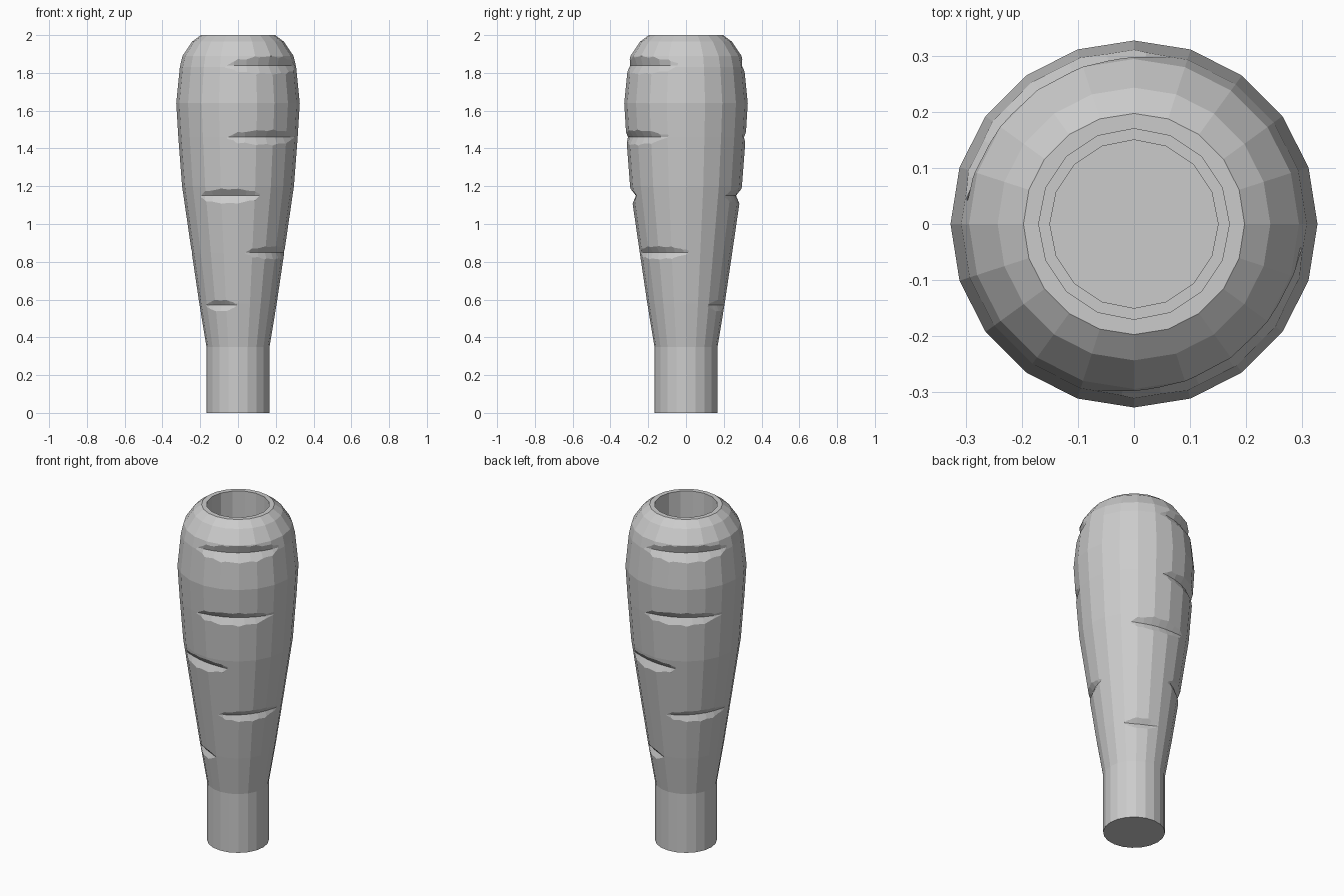
import bpy, bmesh
from math import cos, sin, radians, tau

if "Cube" in bpy.data.objects:
    bpy.data.objects.remove(bpy.data.objects["Cube"])


def make_object(name, bm):
    bmesh.ops.recalc_face_normals(bm, faces=bm.faces)
    me = bpy.data.meshes.new(name)
    bm.to_mesh(me)
    bm.free()
    ob = bpy.data.objects.new(name, me)
    bpy.context.collection.objects.link(ob)
    return ob


def loft(name, rings):
    """Join closed rings of points and cap both ends."""
    bm = bmesh.new()
    vs = [[bm.verts.new(p) for p in ring] for ring in rings]
    n = len(vs[0])
    for a, b in zip(vs, vs[1:]):
        for i in range(n):
            j = (i + 1) % n
            bm.faces.new((a[i], a[j], b[j], b[i]))
    bm.faces.new(vs[0])
    bm.faces.new(vs[-1])
    return make_object(name, bm)


def lathe(name, profile, n):
    return loft(name, [[(r * cos(tau * i / n), r * sin(tau * i / n), z)
                        for i in range(n)] for r, z in profile])


def radius_at(z):
    for (r0, z0), (r1, z1) in zip(PROFILE, PROFILE[1:]):
        if z0 <= z <= z1:
            return r0 + (r1 - r0) * (z - z0) / (z1 - z0)


def notch(z, centre, half, depth, height):
    """Curved wedge that tapers to both ends, following the body."""
    rings = []
    steps = 8
    for k in range(steps + 1):
        t = -1 + 2 * k / steps
        a = radians(centre + half * t)
        f = 1 - abs(t) ** 2.5
        d = depth * f - 0.006 * (1 - f)
        h = height * (0.35 + 0.65 * f)
        section = [(radius_at(z) - d, z),
                   (radius_at(z + h) + 0.004, z + h * 0.9),
                   (radius_at(z) + 0.05, z + h),
                   (radius_at(z) + 0.05, z - h * 1.1),
                   (radius_at(z - h) + 0.004, z - h)]
        rings.append([(r * cos(a), r * sin(a), zz) for r, zz in section])
    return loft("notch_cutter", rings)


def cut(target, cutter):
    mod = target.modifiers.new("cut", 'BOOLEAN')
    mod.operation = 'DIFFERENCE'
    mod.solver = 'EXACT'
    mod.object = cutter
    bpy.context.view_layer.objects.active = target
    bpy.ops.object.modifier_apply(modifier=mod.name)
    bpy.data.objects.remove(cutter, do_unlink=True)


# Tapered body with straight stem and rounded head
PROFILE = [(0.167, 0), (0.167, 0.35), (0.205, 0.58), (0.245, 0.85),
           (0.296, 1.2), (0.316, 1.46), (0.327, 1.64), (0.308, 1.83),
           (0.294, 1.89), (0.243, 1.965), (0.197, 2.0)]
body = lathe("handle_body", PROFILE, 20)

# Stepped socket in the top
cut(body, lathe("socket_cutter",
                [(0.15, 1.5), (0.15, 1.65), (0.17, 1.65), (0.17, 2.1)], 16))

# Spiralling notches, repeated on the opposite side
NOTCHES = [(1.84, -55, 52, 0.027, 0.055), (1.46, -60, 46, 0.024, 0.05),
           (1.15, -100, 38, 0.026, 0.05), (0.85, -39, 48, 0.02, 0.045),
           (0.57, -118, 30, 0.02, 0.04)]
for z, centre, half, depth, height in NOTCHES:
    for turn in (0, 180):
        cut(body, notch(z, centre + turn, half, depth, height))
